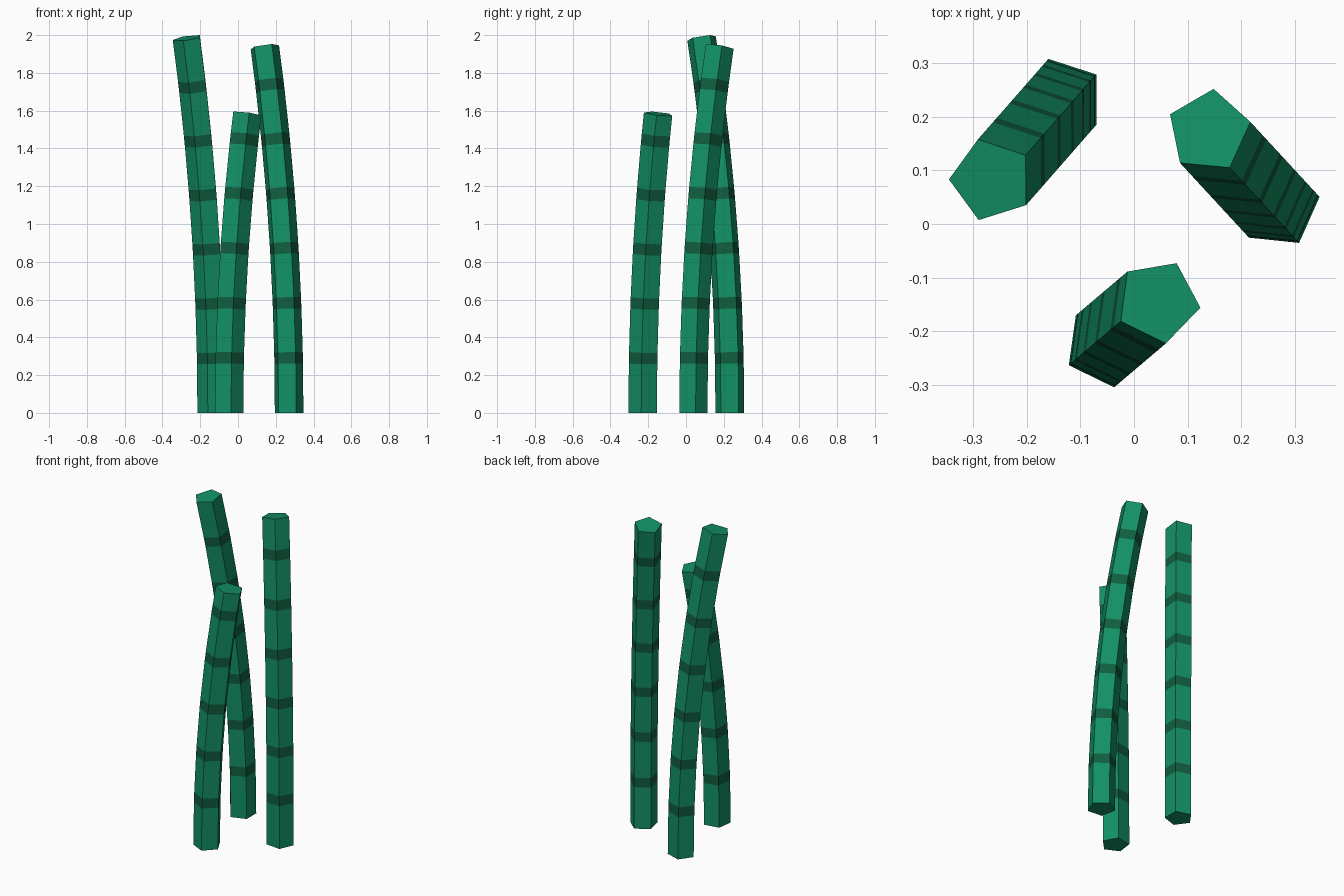
import bpy, bmesh, math
from mathutils import Vector, Matrix

if "Cube" in bpy.data.objects:
    bpy.data.objects.remove(bpy.data.objects["Cube"])

RADIUS = 0.08      # stalk cross-section
BEND = 10.0        # radius of the arc every stalk follows
STEP = 0.29        # distance between nodes
BAND = 0.06        # height of the dark node bands


def material(name, rgb):
    m = bpy.data.materials.new(name)
    m.diffuse_color = (*rgb, 1)
    m.use_nodes = True
    m.node_tree.nodes["Principled BSDF"].inputs["Base Color"].default_value = m.diffuse_color
    return m


green = material("stalk_green", (0.006, 0.28, 0.13))
dark = material("node_dark_green", (0.005, 0.11, 0.05))


def stalk(name, base, length, lean, spin):
    """Five-sided stalk bent along an arc, with dark bands at the nodes."""
    direction = Vector((math.cos(math.radians(lean)), math.sin(math.radians(lean)), 0))
    axis = Vector((0, 0, 1)).cross(direction)

    # ring positions along the stalk: below and above each node
    stations = [0.0]
    for k in range(1, int(length / STEP) + 1):
        if k * STEP + BAND / 2 < length:
            stations += [k * STEP - BAND / 2, k * STEP + BAND / 2]
    stations.append(length)

    bm = bmesh.new()
    rings = []
    for s in stations:
        a = s / BEND
        centre = Vector((*base, BEND * math.sin(a))) + direction * BEND * (1 - math.cos(a))
        tilt = Matrix.Rotation(a, 3, axis)
        ring = []
        for i in range(5):
            t = math.radians(spin + 72 * i)
            ring.append(bm.verts.new(
                centre + tilt @ Vector((RADIUS * math.cos(t), RADIUS * math.sin(t), 0))))
        rings.append(ring)

    # sides, every second strip being a band, then the two end caps
    for n, (low, high) in enumerate(zip(rings, rings[1:])):
        for i in range(5):
            j = (i + 1) % 5
            bm.faces.new((low[i], low[j], high[j], high[i])).material_index = n % 2
    bm.faces.new(rings[0][::-1])
    bm.faces.new(rings[-1])

    mesh = bpy.data.meshes.new(name)
    bm.to_mesh(mesh)
    bm.free()
    mesh.materials.append(green)
    mesh.materials.append(dark)
    bpy.context.collection.objects.link(bpy.data.objects.new(name, mesh))


stalk("left_stalk", (-0.135, 0.232), 1.998, 228.8, 36)
stalk("right_stalk", (0.268, 0.034), 1.95, 132.7, 12)
stalk("front_stalk", (-0.051, -0.226), 1.59, 40.3, -8)
